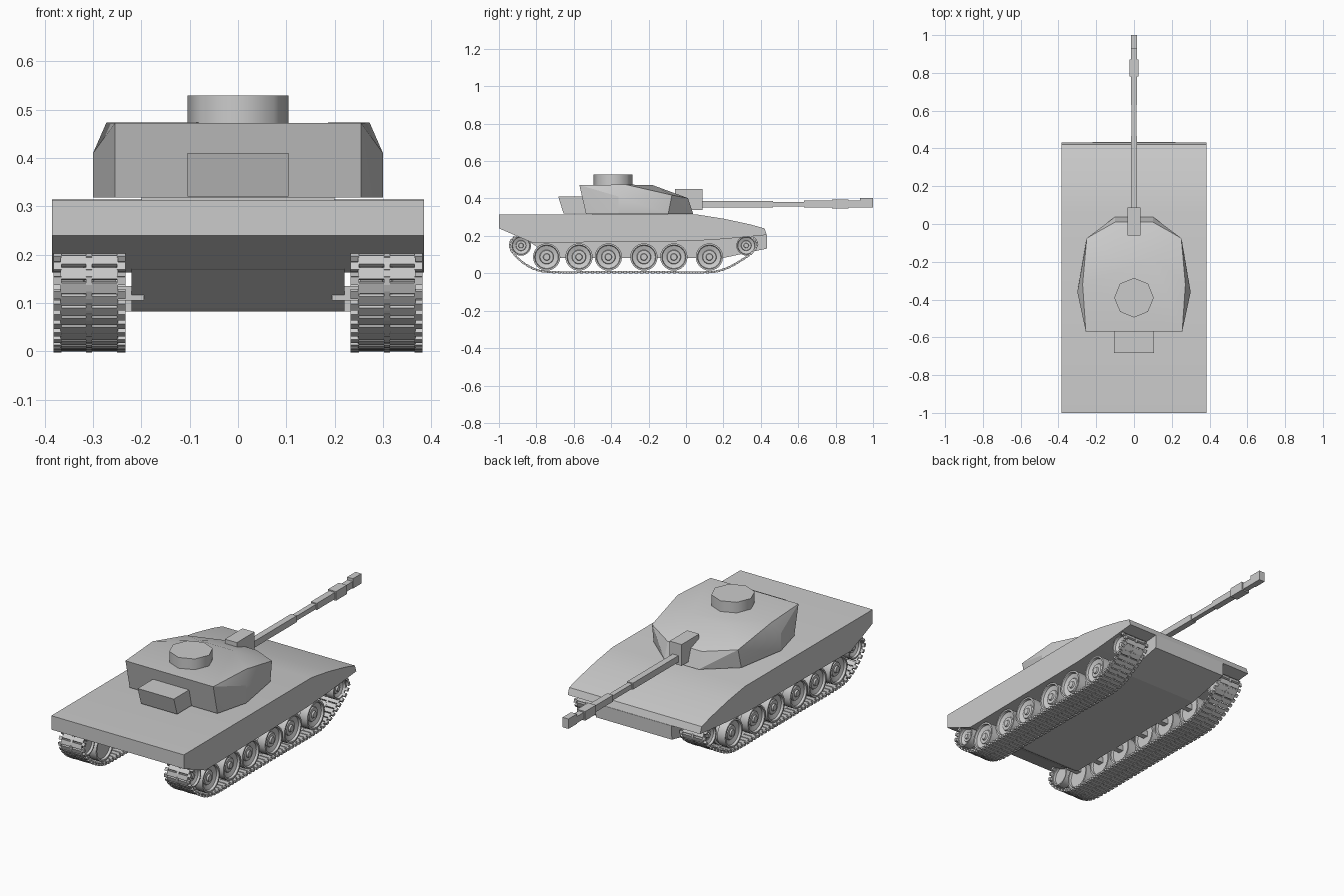
import bpy, bmesh, math
from mathutils import Vector

if "Cube" in bpy.data.objects:
    bpy.data.objects.remove(bpy.data.objects["Cube"])


def finish(name, bm, mirror=False, smooth=None):
    bmesh.ops.recalc_face_normals(bm, faces=bm.faces)
    me = bpy.data.meshes.new(name)
    bm.to_mesh(me)
    bm.free()
    ob = bpy.data.objects.new(name, me)
    bpy.context.collection.objects.link(ob)
    if mirror:
        ob.modifiers.new("Mirror", 'MIRROR').use_mirror_merge = False
    if smooth:
        bpy.ops.object.select_all(action='DESELECT')
        ob.select_set(True)
        bpy.context.view_layer.objects.active = ob
        bpy.ops.object.shade_smooth_by_angle(angle=math.radians(smooth))
    return ob


def extrude_profile(name, pts, half, smooth=None):
    """Side profile of (y, z) points, widened to +-half in x."""
    bm = bmesh.new()
    a = [bm.verts.new((-half, y, z)) for y, z in pts]
    b = [bm.verts.new((half, y, z)) for y, z in pts]
    bm.faces.new(a)
    bm.faces.new(b)
    for i in range(len(pts)):
        j = (i + 1) % len(pts)
        bm.faces.new((a[i], a[j], b[j], b[i]))
    return finish(name, bm, smooth=smooth)


def box(name, half, y0, y1, z0, z1):
    return extrude_profile(name, [(y0, z0), (y1, z0), (y1, z1), (y0, z1)], half)


def lathe_wheel(name, y, z, r):
    """Road wheel turned about the x axis, dished on both faces."""
    w0, w1 = 0.252, 0.366
    d = w1 - w0
    prof = [(0, d - .006), (.22, d - .006), (.26, d - .014), (.48, d - .014),
            (.52, d - .02), (.84, d - .012), (.88, d), (1, d), (1, d * .6),
            (.86, d * .58), (.86, d * .42), (1, d * .4), (1, 0), (.88, 0),
            (.84, .012), (0, .012)]
    bm = bmesh.new()
    vs = [bm.verts.new((w0 + x, y, z + k * r)) for k, x in prof]
    es = [bm.edges.new(p) for p in zip(vs, vs[1:])]
    bmesh.ops.spin(bm, geom=vs + es, cent=(0, y, z), axis=(1, 0, 0),
                   angle=math.tau, steps=24)
    bmesh.ops.remove_doubles(bm, verts=bm.verts, dist=1e-5)
    return finish(name, bm, mirror=True, smooth=30)


# Upper hull with side sponsons
extrude_profile("upper_hull", [
    (-1, .313), (-1, .24), (-.82, .163), (.02, .172), (.2, .183), (.432, .205),
    (.42, .24), (.34, .262), (.2, .292), (.06, .314)], .385, smooth=20)

# Lower hull between the tracks
extrude_profile("lower_hull", [
    (-.84, .17), (-.72, .09), (-.70, .082), (.2, .082), (.432, .132),
    (.434, .205), (.2, .2), (-.8, .2)], .22)

# Faceted turret, symmetrical half given as points
bm = bmesh.new()
for x, y, z in [(.255, -.57, .472), (.272, -.32, .474), (.1, -.18, .472),
                (.25, -.075, .418), (.1, .01, .402), (.30, -.36, .41),
                (.255, -.535, .318), (.30, -.36, .318), (.255, -.095, .318),
                (.1, .038, .318)]:
    bm.verts.new((x, y, z))
    bm.verts.new((-x, y, z))
bmesh.ops.convex_hull(bm, input=bm.verts)
bmesh.ops.dissolve_limit(bm, angle_limit=math.radians(2), verts=bm.verts, edges=bm.edges)
finish("turret", bm, smooth=20)

# Turret ring and rear stowage box
box("turret_ring", .2, -.5, -.1, .305, .322)
extrude_profile("rear_stowage_box", [
    (-.683, .41), (-.655, .32), (-.52, .32), (-.52, .41)], .105)

# Commander's hatch drum
bm = bmesh.new()
bmesh.ops.create_cone(bm, cap_ends=True, segments=8, radius1=.105, radius2=.105, depth=.065)
low = min(v.co.x for v in bm.verts)
bmesh.ops.translate(bm, vec=(0, -.39, .4965), verts=bm.verts)
finish("hatch_drum", bm, smooth=50)

# Gun: mantlet and square stepped barrel
box("mantlet", .035, -.06, .087, .338, .45)
for name, half, y0, y1, z0, z1 in [
        ("barrel_root", .017, .08, .465, .353, .387),
        ("barrel_middle", .013, .46, .65, .357, .382),
        ("barrel_sleeve", .017, .63, .79, .353, .388),
        ("barrel_collar", .023, .78, .87, .346, .394),
        ("barrel_tip", .015, .86, .935, .353, .388),
        ("muzzle", .017, .93, 1, .351, .403)]:
    box(name, half, y0, y1, z0, z1)

# Running gear
for i, y in enumerate((-.745, -.572, -.415, -.225, -.065, .125)):
    lathe_wheel(f"road_wheel_{i + 1}", y, .087, .073)
lathe_wheel("rear_drive_wheel", -.882, .148, .054)
lathe_wheel("front_idler_wheel", .322, .148, .053)

# Axle bars joining each wheel to the lower hull
bm = bmesh.new()
for y, z in [(y, .087) for y in (-.572, -.415, -.225, -.065, .125)] + [(-.745, .11)]:
    ret = bmesh.ops.create_cube(bm, size=1)
    bmesh.ops.scale(bm, vec=(.08, .03, .03), verts=ret["verts"])
    bmesh.ops.translate(bm, vec=(.235, y, z + .01), verts=ret["verts"])
finish("axles", bm, mirror=True)

# Track path: closed smooth curve around the wheels
ctrl = [Vector(p) for p in [
    (-.72, .006), (-.45, .006), (-.15, .006), (.13, .006), (.21, .024),
    (.30, .072), (.36, .118), (.38, .155), (.363, .188), (.322, .202),
    (.1, .196), (-.3, .192), (-.7, .198), (-.882, .204), (-.922, .19),
    (-.941, .152), (-.925, .11), (-.87, .056), (-.8, .019)]]
path = []
n = len(ctrl)
for i in range(n):
    a, b, c, d = (ctrl[(i + k) % n] for k in (-1, 0, 1, 2))
    chord = (c - b).length
    m0 = (c - a).normalized() * chord
    m1 = (d - b).normalized() * chord
    for s in range(24):
        t = s / 24
        path.append(b * (2*t**3 - 3*t*t + 1) + m0 * (t**3 - 2*t*t + t)
                    + c * (3*t*t - 2*t**3) + m1 * (t**3 - t*t))
path.append(path[0])
total = sum((q - p).length for p, q in zip(path, path[1:]))


def at(dist):
    dist %= total
    for p, q in zip(path, path[1:]):
        seg = (q - p).length
        if dist <= seg:
            return p.lerp(q, dist / seg), (q - p).normalized()
        dist -= seg
    return path[-1], (path[-1] - path[-2]).normalized()


# Track links: a wide pad, then three connectors bridging to the next pad
bm = bmesh.new()
LINKS = 96
pitch = total / LINKS


def link_part(dist, x0, x1, length, thick):
    p, t = at(dist)
    nrm = Vector((-t.y, t.x))
    ret = bmesh.ops.create_cube(bm, size=1)
    for v in ret["verts"]:
        q = p + t * v.co.y * length + nrm * v.co.z * thick
        v.co = ((x0 + x1) / 2 + v.co.x * (x1 - x0), q.x, q.y)


for i in range(LINKS):
    link_part(i * pitch, .248, .367, pitch * .82, .009)
    for x0, x1 in ((.233, .250), (.302, .315), (.365, .382)):
        link_part((i + .5) * pitch, x0, x1, pitch * .6, .012)
finish("tracks", bm, mirror=True)
